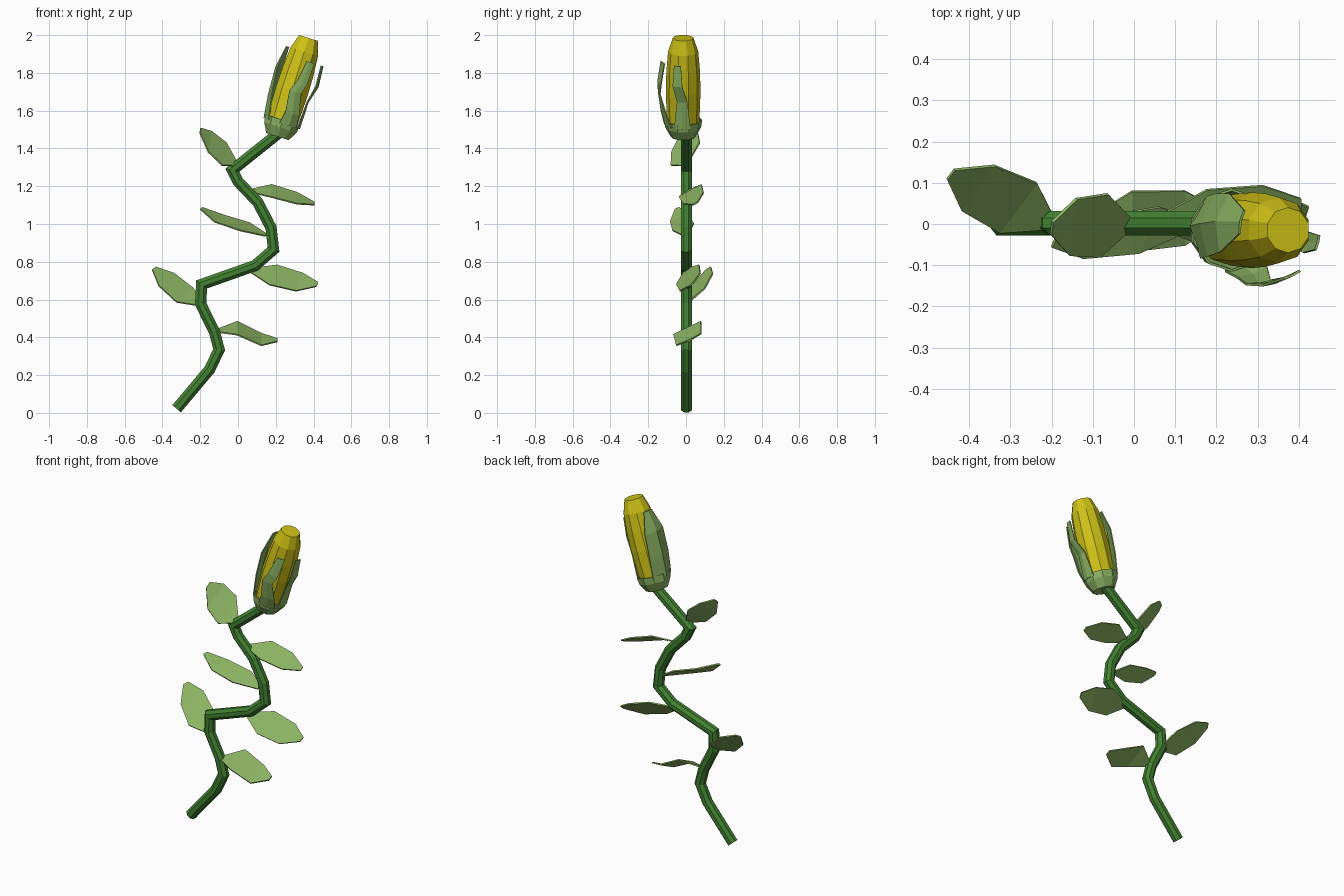
import bpy, bmesh, math
from mathutils import Vector, Matrix

if "Cube" in bpy.data.objects:
    bpy.data.objects.remove(bpy.data.objects["Cube"])


def material(name, rgb):
    m = bpy.data.materials.new(name)
    m.diffuse_color = (*rgb, 1)
    m.use_nodes = True
    m.node_tree.nodes["Principled BSDF"].inputs["Base Color"].default_value = m.diffuse_color
    return m


STEM = material("stem green", (0.055, 0.22, 0.032))
LEAF = material("leaf green", (0.26, 0.45, 0.125))
PETAL = material("petal yellow", (0.62, 0.54, 0.008))


def loft(name, rows, mat, closed=False, cap_start=False, cap_end=False, thick=0):
    """Skin a list of equal-length point rows with quads."""
    bm = bmesh.new()
    vs = [[bm.verts.new(p) for p in row] for row in rows]
    n = len(rows[0])
    for a, b in zip(vs, vs[1:]):
        for i in range(n if closed else n - 1):
            j = (i + 1) % n
            bm.faces.new((a[i], a[j], b[j], b[i]))
    if cap_start:
        bm.faces.new(vs[0][::-1])
    if cap_end:
        bm.faces.new(vs[-1])
    bmesh.ops.recalc_face_normals(bm, faces=bm.faces)
    me = bpy.data.meshes.new(name)
    bm.to_mesh(me)
    bm.free()
    me.materials.append(mat)
    ob = bpy.data.objects.new(name, me)
    bpy.context.collection.objects.link(ob)
    if thick:
        s = ob.modifiers.new("thickness", "SOLIDIFY")
        s.thickness = thick
        s.offset = 0
    return ob


# Zigzag stem, eight-sided tube with mitred joints
path = [Vector((x, 0.002, z)) for x, z in (
    (-0.325, 0.022), (-0.15, 0.23), (-0.10, 0.335), (-0.125, 0.43),
    (-0.197, 0.575), (-0.193, 0.68), (0.09, 0.78), (0.188, 0.865),
    (0.175, 0.98), (0.105, 1.115), (0.0, 1.225), (-0.03, 1.285), (0.22, 1.485))]
R, Y = 0.032, Vector((0, 1, 0))
rings = []
for i, p in enumerate(path):
    d_in = (p - path[max(i - 1, 0)]).normalized()
    d_out = (path[min(i + 1, len(path) - 1)] - p).normalized()
    t = (d_in + d_out).normalized()
    mitre = 1 / max(t.dot(d_out if d_out.length else d_in), 0.75)
    side = Y.cross(t) * mitre
    rings.append([p + R * (side * math.cos(a) + Y * math.sin(a))
                  for a in (math.tau * (k + 0.5) / 8 for k in range(8))])
loft("stem", rings, STEM, True, True, True)


# Leaves: base, tip, half-width vector, height offsets of the two middle sections
def leaf(name, base, tip, side, lift_a, lift_b):
    base, tip, side = Vector(base), Vector(tip), Vector(side)
    rows = []
    for t, w, lift in ((0, 0.2, 0), (0.33, 1, lift_a), (0.73, 0.9, lift_b), (1, 0.2, 0)):
        c = base.lerp(tip, t) + Vector((0, 0, lift))
        rows.append([c - side * w, c + side * w])
    loft(name, rows, LEAF, thick=0.008)


leaf("leaf_low_right", (-0.11, 0, 0.435), (0.21, 0.02, 0.385), (0, 0.073, 0.035), 0.03, -0.01)
leaf("leaf_low_left", (-0.20, 0, 0.575), (-0.445, 0.12, 0.765), (0.045, 0.06, 0.036), -0.015, -0.008)
leaf("leaf_mid_right", (0.07, 0, 0.755), (0.42, 0.03, 0.68), (0.02, 0.06, 0.052), 0.0, -0.008)
leaf("leaf_mid_left", (0.15, 0, 0.94), (-0.195, -0.045, 1.083), (0.025, 0.056, 0.02), -0.002, -0.015)
leaf("leaf_high_right", (0.065, 0.01, 1.175), (0.405, 0.05, 1.108), (0, 0.06, 0.033), 0.022, 0.01)
leaf("leaf_high_left", (-0.01, 0, 1.32), (-0.2, -0.01, 1.495), (0.01, 0.076, 0.06), -0.008, -0.012)

# Bud frame: leaning toward +x
FRAME = Matrix.Translation((0.21, -0.015, 1.465)) @ Matrix.Rotation(math.radians(17.5), 4, 'Y')


def polar(h, r, a):
    return FRAME @ Vector((r * math.cos(a), r * math.sin(a), h))


def turned(profile, n=10):
    return [[polar(h, r, math.tau * (k + 0.5) / n) for k in range(n)] for h, r in profile]


# Closed yellow petals
loft("petals", turned(((0.02, 0.06), (0.08, 0.086), (0.25, 0.092), (0.36, 0.089),
                       (0.47, 0.08), (0.545, 0.055))), PETAL, True, True, True)

# Green cup under the petals
loft("bud_cup", turned(((0, 0.064), (0.05, 0.092), (0.09, 0.098))), LEAF, True, True, thick=0.006)


# Sepals: rows of height, radius, centre angle, half angle
def sepal(name, rows):
    loft(name, [[polar(h, r, math.radians(a + k * half)) for k in (-1, 0, 1)]
                for h, r, a, half in rows], LEAF, thick=0.006)


sepal("sepal_left", ((0.07, 0.098, 174, 50), (0.2, 0.114, 172, 42),
                     (0.345, 0.121, 170, 36), (0.468, 0.099, 168, 17)))
sepal("sepal_front", ((0.07, 0.1, -66, 30), (0.14, 0.116, -70, 20), (0.25, 0.132, -82, 14),
                      (0.31, 0.134, -73, 13), (0.425, 0.12, -66, 11)))
sepal("sepal_right", ((0.07, 0.098, -3, 26), (0.22, 0.1, -3, 16),
                      (0.312, 0.126, -14, 12), (0.425, 0.118, -15, 9)))
